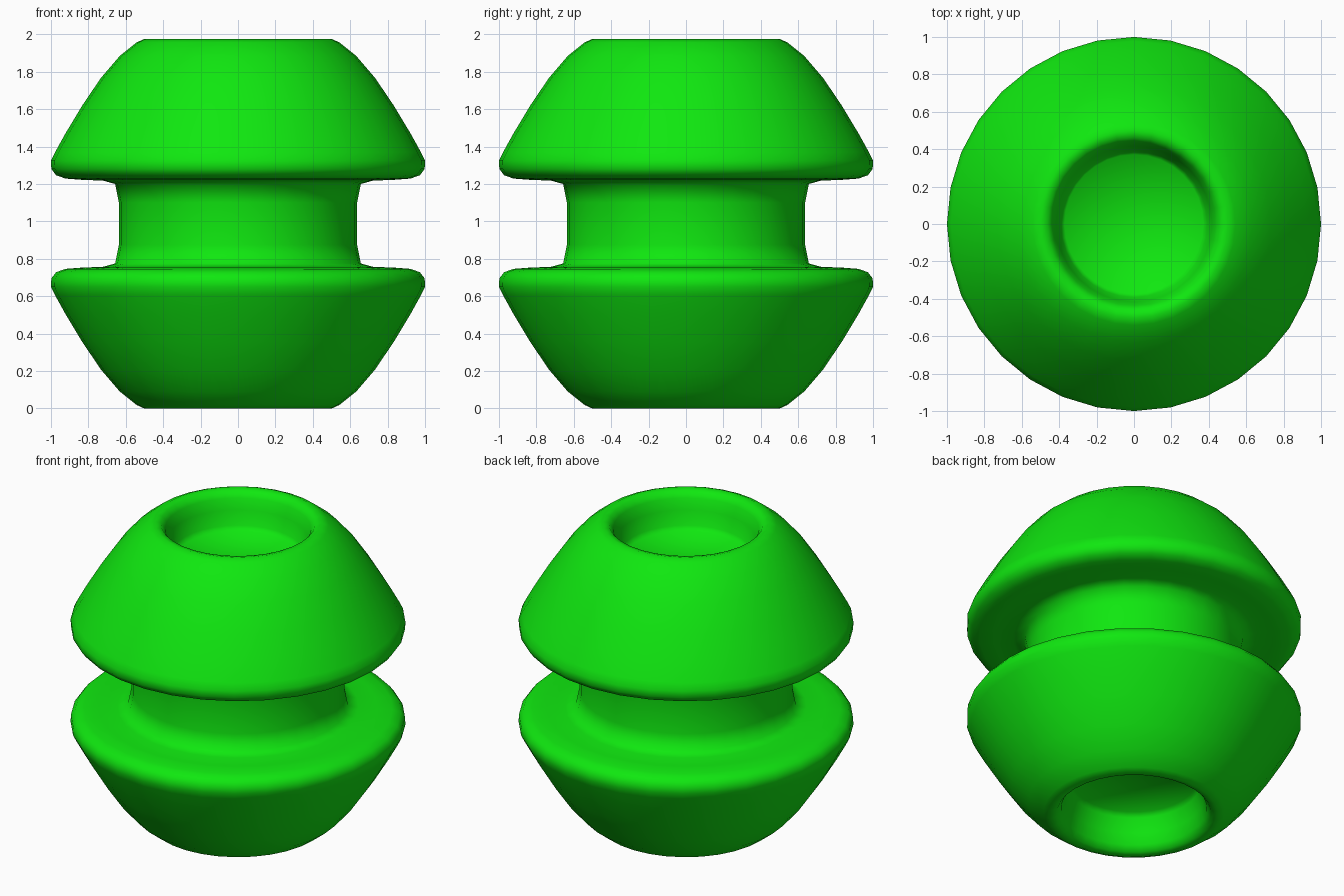
import bpy, bmesh
from math import sin, cos, tau

if "Cube" in bpy.data.objects:
    bpy.data.objects.remove(bpy.data.objects["Cube"])

SEGMENTS = 32
MID = 0.9875

# Upper half profile (radius, z): recess floor, rim, dome, lip, neck
upper = [(0.37, 1.74), (0.39, 1.77), (0.415, 1.86), (0.435, 1.93), (0.46, 1.965), (0.50, 1.975),
         (0.54, 1.957), (0.63, 1.885), (0.73, 1.768), (0.83, 1.62),
         (0.92, 1.47), (0.975, 1.37), (0.997, 1.325), (0.995, 1.28),
         (0.97, 1.247), (0.92, 1.229), (0.83, 1.222), (0.72, 1.218),
         (0.655, 1.20), (0.635, 1.10)]
profile = upper + [(r, 2 * MID - z) for r, z in reversed(upper)]

# Revolve the mirrored profile into rings
bm = bmesh.new()
rings = [[bm.verts.new((r / 0.997 * cos(tau * i / SEGMENTS),
                        r / 0.997 * sin(tau * i / SEGMENTS), z))
          for i in range(SEGMENTS)] for r, z in profile]
for a, b in zip(rings, rings[1:]):
    for i in range(SEGMENTS):
        j = (i + 1) % SEGMENTS
        bm.faces.new((a[i], b[i], b[j], a[j]))

# Close both recess floors
for ring, z in ((rings[0], upper[0][1]), (rings[-1], 2 * MID - upper[0][1])):
    centre = bm.verts.new((0, 0, z))
    for i in range(SEGMENTS):
        bm.faces.new((ring[i], ring[(i + 1) % SEGMENTS], centre))
bmesh.ops.recalc_face_normals(bm, faces=bm.faces[:])
for f in bm.faces:
    f.smooth = True

mesh = bpy.data.meshes.new("grooved_bead")
bm.to_mesh(mesh)
bm.free()
bead = bpy.data.objects.new("grooved_bead", mesh)
bpy.context.collection.objects.link(bead)

# Green plastic
green = bpy.data.materials.new("green")
green.diffuse_color = (0.005, 0.8, 0.005, 1)
green.use_nodes = True
green.node_tree.nodes["Principled BSDF"].inputs["Base Color"].default_value = green.diffuse_color
mesh.materials.append(green)
